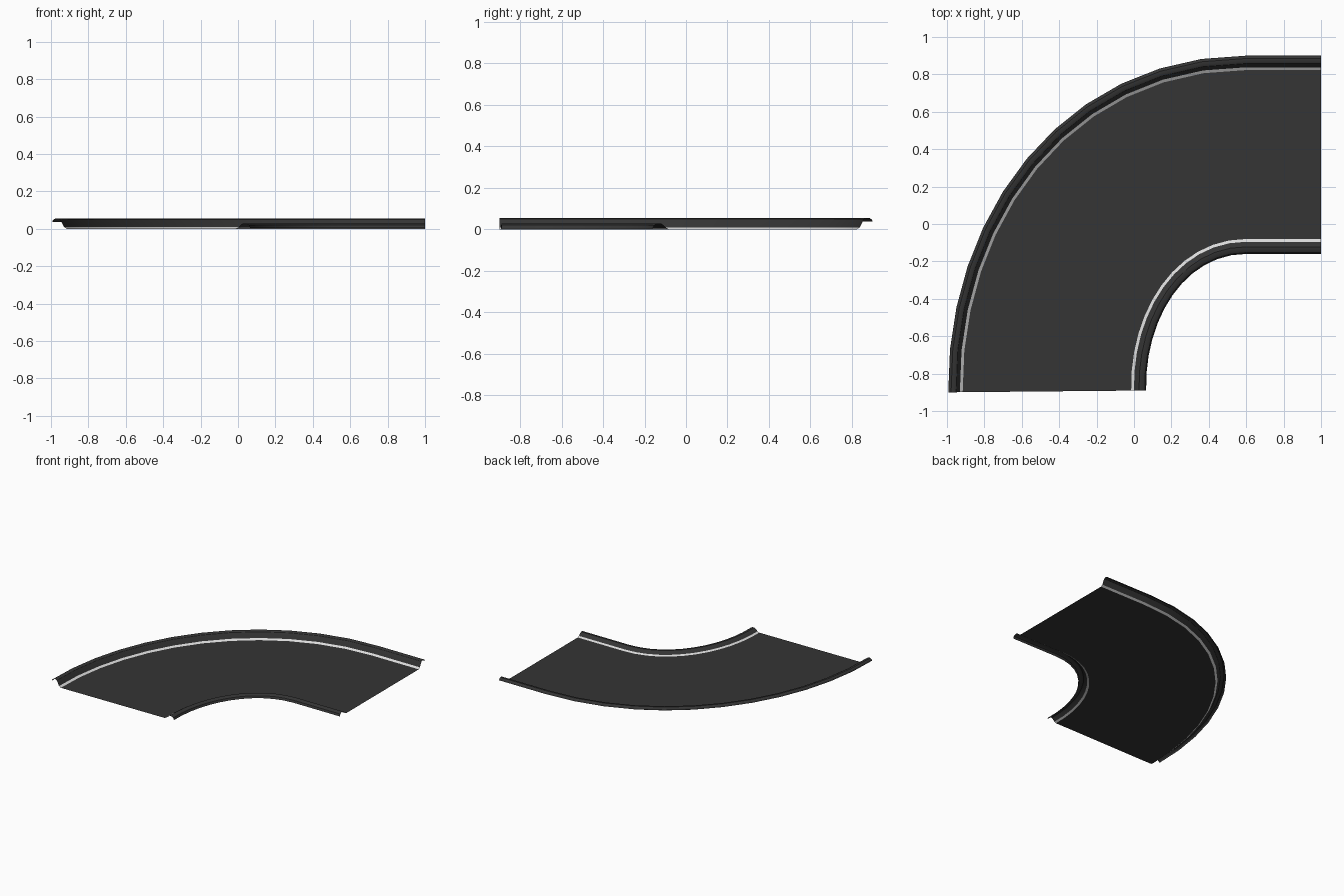
import bpy
from mathutils import Vector
from mathutils.geometry import interpolate_bezier

cube = bpy.data.objects.get("Cube")
if cube:
    bpy.data.objects.remove(cube)


def material(name, value):
    mat = bpy.data.materials.new(name)
    mat.use_nodes = True
    colour = (value, value, value, 1)
    mat.diffuse_color = colour
    mat.node_tree.nodes["Principled BSDF"].inputs["Base Color"].default_value = colour
    return mat


asphalt = material("dark asphalt", 0.035)
paint = material("white line paint", 0.7)

SEGMENTS = 12


def edge_curve(start, handle_a, handle_b, end):
    """Straight lead-in at the right end, followed by the quarter bend."""
    pts = [Vector((*p, 0)) for p in (start, handle_a, handle_b, end)]
    return [Vector((1, start[1], 0))] + interpolate_bezier(*pts, SEGMENTS + 1)


outer = edge_curve((0.6, 0.9), (-0.39, 0.9), (-1.008, 0.03), (-0.993, -0.9))
inner = edge_curve((0.6, -0.16), (0.27, -0.16), (0.055, -0.51), (0.065, -0.89))


def sweep(name, profile, mat):
    """Sweep a profile of (distance from outer edge, height) along the bend."""
    verts, faces = [], []
    n = len(profile)
    for a, b in zip(outer, inner):
        across = (b - a).normalized()
        width = (b - a).length
        for d, z in profile:
            # negative distances count from the inner edge
            p = a + across * (d if d >= 0 else width + d)
            verts.append((p.x, p.y, z))
    for i in range(len(outer) - 1):
        for j in range(n - 1):
            k = i * n + j
            faces.append((k, k + n, k + n + 1, k + 1))
    mesh = bpy.data.meshes.new(name)
    mesh.from_pydata(verts, [], faces)
    mesh.materials.append(mat)
    obj = bpy.data.objects.new(name, mesh)
    bpy.context.collection.objects.link(obj)
    bpy.ops.object.select_all(action="DESELECT")
    obj.select_set(True)
    bpy.context.view_layer.objects.active = obj
    bpy.ops.object.shade_smooth_by_angle()


# Flat driving surface
sweep("road_surface", [(0.077, 0), (-0.08, 0)], asphalt)

# Sloped painted lines beside each kerb
sweep("outer_line", [(0.062, 0.01), (0.077, 0)], paint)
sweep("inner_line", [(-0.08, 0), (-0.065, 0.007)], paint)

# Tall outer kerb with a rolled lip
sweep("outer_kerb", [(0, 0.037), (0.004, 0.047), (0.015, 0.055), (0.03, 0.055),
                     (0.042, 0.049), (0.05, 0.035), (0.062, 0.01)], asphalt)

# Low rounded inner kerb
sweep("inner_kerb", [(-0.065, 0.007), (-0.05, 0.022), (-0.038, 0.029),
                     (-0.02, 0.028), (-0.007, 0.02), (-0.0001, 0.004)], asphalt)
